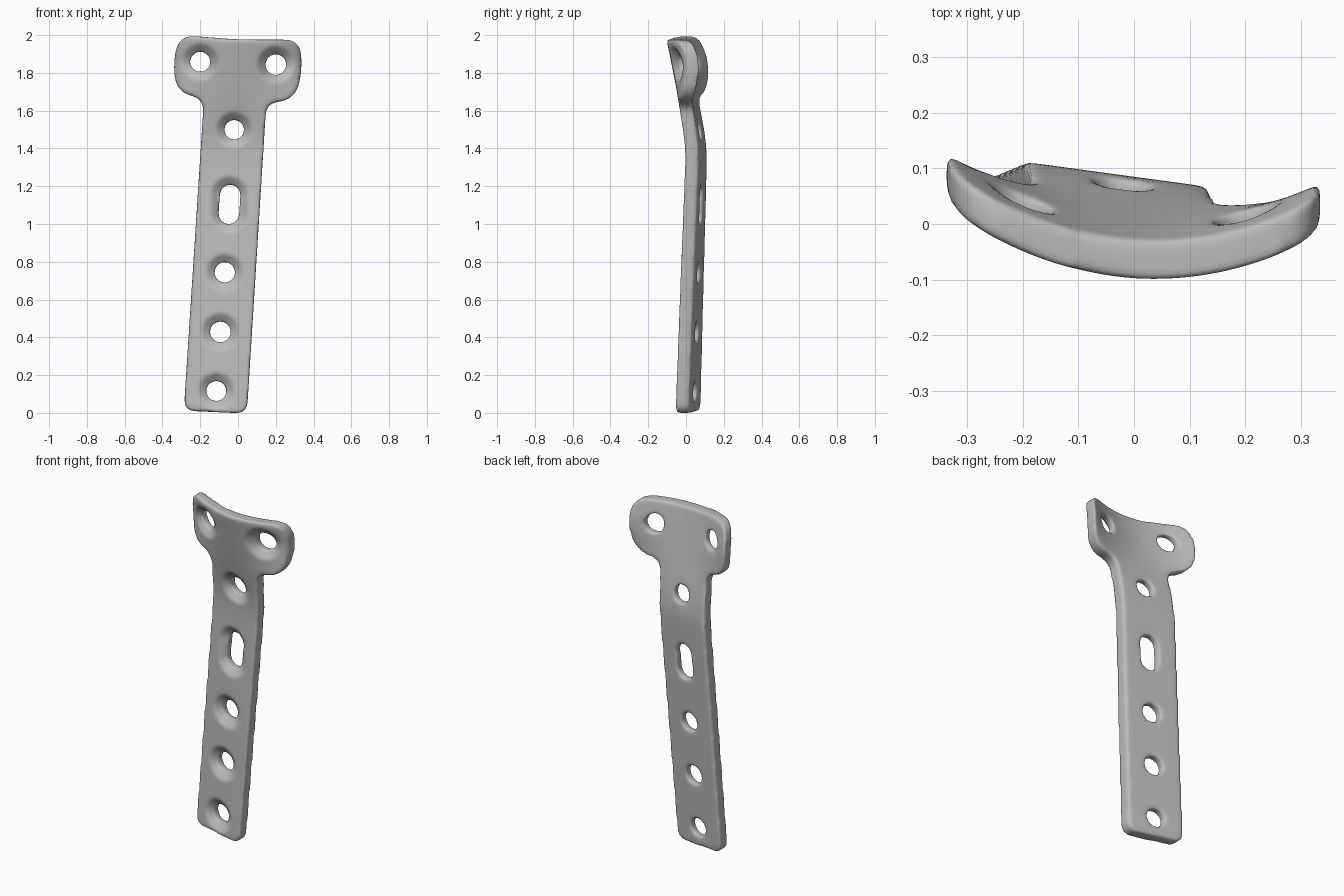
import bpy, bmesh, math
from mathutils import Vector

cube = bpy.data.objects.get("Cube")
if cube:
    bpy.data.objects.remove(cube, do_unlink=True)

HALF = 0.037          # half of the plate thickness


def smoothstep(a, b, v):
    t = min(max((v - a) / (b - a), 0), 1)
    return t * t * (3 - 2 * t)


def interp(table, v):
    for (z0, y0), (z1, y1) in zip(table, table[1:]):
        if v <= z1:
            return y0 + (y1 - y0) * (v - z0) / (z1 - z0)
    return table[-1][1]


def rounded(corners, steps=6):
    """Outline with every corner (x, z, reach) replaced by a short curve."""
    pts = []
    for i, (x, z, r) in enumerate(corners):
        c = Vector((x, z))
        a = c + (Vector(corners[i - 1][:2]) - c).normalized() * r
        b = c + (Vector(corners[(i + 1) % len(corners)][:2]) - c).normalized() * r
        for k in range(steps + 1):
            t = k / steps
            pts.append(a * (1 - t) ** 2 + c * 2 * t * (1 - t) + b * t * t)
    return pts


def hole_outline(x, z, r, slot, n=32):
    """Circle, stretched along the stem into a slot if slot > 0."""
    pts = []
    for i in range(n):
        a = math.tau * (i + 0.5) / n
        side = math.copysign(slot, math.sin(a))
        pts.append(Vector((x + r * math.cos(a) + 0.07 * side, z + r * math.sin(a) + side)))
    return pts


# T-shaped outline and screw holes (x, z, radius, slot half length)
outline = rounded([
    (-0.287, 0.018, 0.06), (0.047, 0.003, 0.06), (0.15, 1.645, 0.06),
    (0.305, 1.665, 0.09), (0.34, 1.83, 0.07), (0.327, 1.982, 0.08),
    (0, 1.982, 0.1), (-0.315, 2.008, 0.09), (-0.342, 1.85, 0.06),
    (-0.325, 1.70, 0.09), (-0.18, 1.672, 0.07)])
holes = [(-0.2, 1.865, 0.054, 0), (0.2, 1.85, 0.056, 0), (-0.02, 1.505, 0.053, 0),
         (-0.045, 1.11, 0.055, 0.05), (-0.07, 0.75, 0.055, 0),
         (-0.093, 0.435, 0.056, 0), (-0.115, 0.122, 0.054, 0)]

# Flat plate from a filled curve
curve = bpy.data.curves.new("plate_profile", "CURVE")
curve.dimensions = "2D"
curve.fill_mode = "BOTH"
curve.extrude = HALF
for pts in [outline] + [hole_outline(*h) for h in holes]:
    spline = curve.splines.new("POLY")
    spline.points.add(len(pts) - 1)
    for p, co in zip(spline.points, pts):
        p.co = (co.x, co.y, 0, 1)
    spline.use_cyclic_u = True
profile = bpy.data.objects.new("plate_profile", curve)
bpy.context.collection.objects.link(profile)
bpy.context.view_layer.update()
flat = bpy.data.meshes.new_from_object(
    profile.evaluated_get(bpy.context.evaluated_depsgraph_get()))
bpy.data.objects.remove(profile, do_unlink=True)

bm = bmesh.new()
bm.from_mesh(flat)
bmesh.ops.remove_doubles(bm, verts=bm.verts, dist=0.0005)
bmesh.ops.recalc_face_normals(bm, faces=bm.faces)
bm.to_mesh(flat)
bm.free()

# Even topology with softened edges
plate = bpy.data.objects.new("bone_plate", flat)
bpy.context.collection.objects.link(plate)
remesh = plate.modifiers.new("remesh", "REMESH")
remesh.mode = "VOXEL"
remesh.voxel_size = 0.011
soften = plate.modifiers.new("soften", "SMOOTH")
soften.factor = 0.5
soften.iterations = 9
bpy.context.view_layer.update()
mesh = bpy.data.meshes.new_from_object(
    plate.evaluated_get(bpy.context.evaluated_depsgraph_get()))
plate.modifiers.clear()
plate.data = mesh
mesh.name = "bone_plate"

# Bend: stem slopes and twists, head leans forward and cups back at its ends
spine = [(0, 0.01), (0.7, 0.032), (1.35, 0.054), (1.45, 0.05), (1.55, 0.03),
         (1.7, -0.007), (2.01, -0.072)]


def bend(x, z):
    centre = sum(interp(spine, z + d) for d in (-0.06, -0.03, 0, 0.03, 0.06)) / 5
    stem = (-0.19 + 0.04 * z) * (x + 0.12 - 0.064 * z)
    head = 0.9 * (x - 0.04) ** 2
    s = smoothstep(1.45, 1.9, z)
    return centre + stem * (1 - s) + head * s


def countersink(x, z):
    """Depth of the dished rim on the front of the nearest hole."""
    depth = 0
    for hx, hz, r, slot in holes:
        dz = max(abs(z - hz) - slot, 0)
        d = math.hypot(x - hx, dz)
        depth = max(depth, 0.026 * (1 - smoothstep(r, r + 0.05, d)))
    return depth


for v in mesh.vertices:
    x, z, y = v.co.x, v.co.y, -v.co.z
    front = min(max((HALF - y) / (2 * HALF), 0), 1)
    v.co = (x, y + countersink(x, z) * front + bend(x, z), z)

# Stand on the ground, centred
low = min(v.co.z for v in mesh.vertices)
for v in mesh.vertices:
    v.co.z -= low
mesh.update()

# Grey metal
metal = bpy.data.materials.new("grey_metal")
metal.use_nodes = True
colour = (0.5, 0.5, 0.5, 1)
metal.diffuse_color = colour
metal.node_tree.nodes["Principled BSDF"].inputs["Base Color"].default_value = colour
mesh.materials.clear()
mesh.materials.append(metal)
for p in mesh.polygons:
    p.material_index = 0
    p.use_smooth = True
